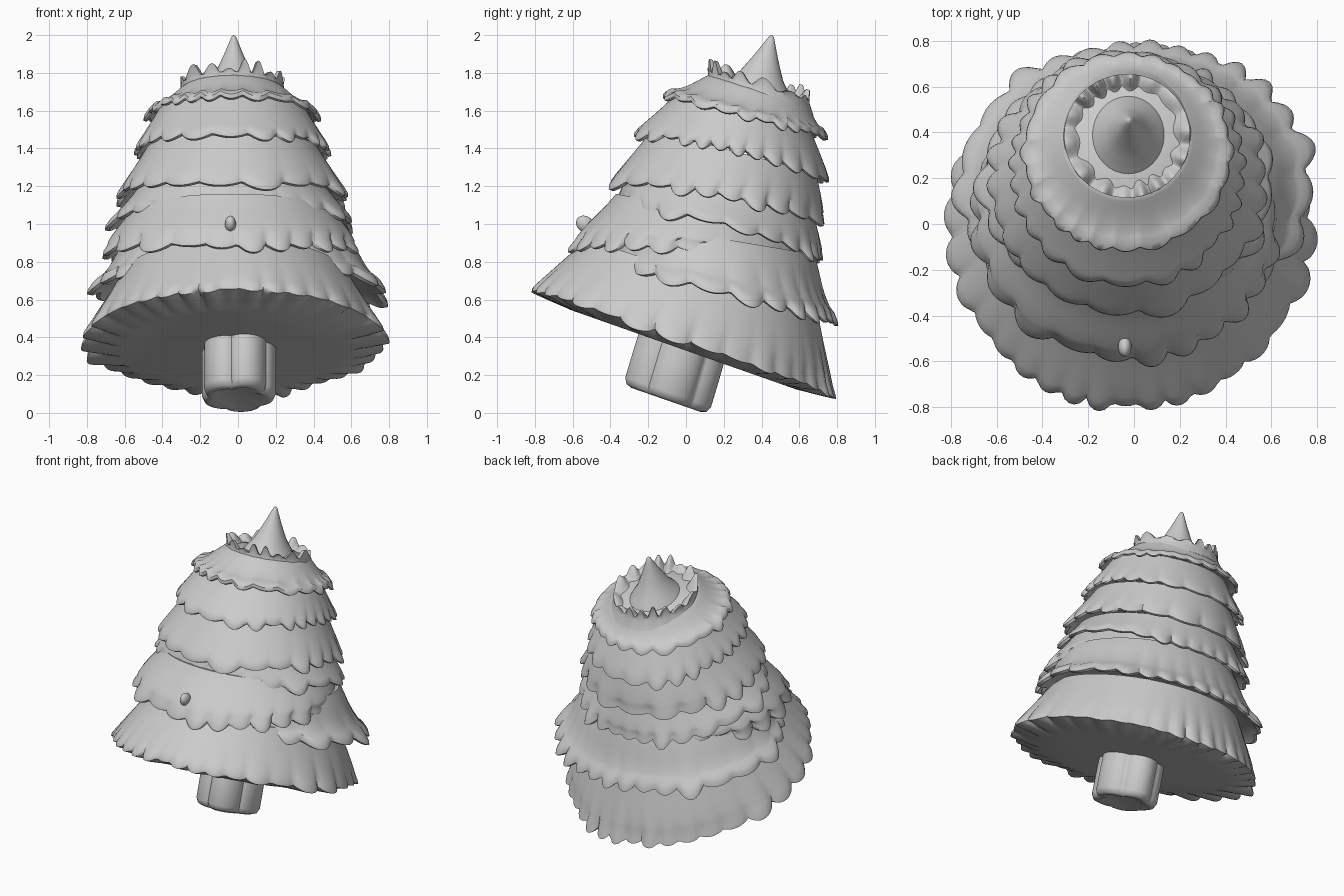
import bpy, math, random
from mathutils import Vector

random.seed(4)
if "Cube" in bpy.data.objects:
    bpy.data.objects.remove(bpy.data.objects["Cube"], do_unlink=True)

SEGMENTS = 224
TAU = 2 * math.pi

clay = bpy.data.materials.new("light_grey")
clay.use_nodes = True
grey = (0.6, 0.6, 0.6, 1)
clay.diffuse_color = grey
clay.node_tree.nodes["Principled BSDF"].inputs["Base Color"].default_value = grey


def loft(name, rings, angle=50):
    """Skin a stack of equal rings, capping both ends."""
    n = len(rings[0])
    verts = [p for r in rings for p in r]
    faces = [(k * n + i, k * n + (i + 1) % n, (k + 1) * n + (i + 1) % n, (k + 1) * n + i)
             for k in range(len(rings) - 1) for i in range(n)]
    faces.append(tuple(reversed(range(n))))
    faces.append(tuple(range(len(verts) - n, len(verts))))
    mesh = bpy.data.meshes.new(name)
    mesh.from_pydata(verts, [], faces)
    mesh.materials.append(clay)
    obj = bpy.data.objects.new(name, mesh)
    bpy.context.collection.objects.link(obj)
    bpy.ops.object.select_all(action="DESELECT")
    obj.select_set(True)
    bpy.context.view_layer.objects.active = obj
    bpy.ops.object.shade_smooth_by_angle(angle=math.radians(angle))


def tilted(spec, t, scale=1.0, lift=0.0):
    """Point on a leaning ellipse: front y, front z, back y, back z, half width."""
    yf, zf, yb, zb, w = spec
    s = scale * math.sin(t)
    return Vector((w * scale * math.cos(t), (yf + yb) / 2 + (yb - yf) / 2 * s,
                   (zf + zb) / 2 + (zb - zf) / 2 * s + lift))


def lobes(count, sharp):
    """Irregular scallops around the circle, from 0 in the notches to 1 at the tips."""
    heights = [random.uniform(0.25, 1) for _ in range(count)]
    shift, swing = random.uniform(0, TAU), random.uniform(0.1, 0.2)

    def wave(t):
        u = ((t + swing * math.sin(2 * t + shift)) / TAU * count) % count
        return heights[int(u) % count] * math.sin(math.pi * (u % 1)) ** sharp
    return wave


def tier(name, rim, top, count, sharp, depth, under=0.09, side=0.0, shift=-0.03, bulge=0.01):
    """Skirt of branches: scalloped rim, raised at the sides, rising to a narrower ring."""
    wave = lobes(count, sharp)
    angles = [TAU * i / SEGMENTS for i in range(SEGMENTS)]

    def ring(u, scale, lift, strength):
        pts = []
        for t in angles:
            f = (wave(t) - 0.55) * strength
            a = tilted(rim, t, scale + depth * f,
                       lift - 0.6 * depth * f + side * math.cos(t) ** 2)
            pts.append(a.lerp(tilted(top, t), u) + Vector((shift, 0, 0)))
        return pts

    rings = [ring(0, 0.75, under, 0), ring(0, 0.9, under * 0.5, 0.5),
             ring(0, 0.97, -0.005, 0.95), ring(0, 1.0, 0, 1), ring(0, 0.995, 0.022, 1),
             ring(0.1, 0.99, 0.03, 0.8)]
    for k in range(2, 11):
        u = k / 10
        rings.append(ring(u, 0.99 + bulge * math.sin(math.pi * u), 0.03 * (1 - u),
                          0.85 * (1 - u) ** 1.5))
    loft(name, rings)


# Skirts of branches, bottom to top
tier("bottom_branches", (-.81, .65, .78, .09, .80), (-.53, .92, .70, .52, .60), 34, 0.6, 0.07,
     under=-0.035, shift=-0.015)
tier("side_branches", (-.45, .78, .80, .47, .79), (-.40, 1.02, .68, .84, .59), 27, 0.9, 0.1,
     shift=0, bulge=-0.04)
tier("front_branches", (-.61, .87, .66, .72, .67), (-.37, 1.16, .62, .95, .55), 23, 0.8, 0.09,
     side=0.05, bulge=0.04)
tier("lower_middle_branches", (-.38, 1.08, .74, .79, .65), (-.31, 1.27, .68, 1.04, .52), 25, 1.0,
     0.09, side=0.05)
tier("middle_branches", (-.41, 1.20, .75, .98, .61), (-.18, 1.50, .69, 1.27, .46), 21, 0.8, 0.1,
     side=0.05)
tier("upper_middle_branches", (-.28, 1.46, .77, 1.21, .51), (-.04, 1.70, .66, 1.50, .39), 25, 1.0,
     0.08, side=0.05)
tier("upper_branches", (-.12, 1.67, .75, 1.45, .46), (.12, 1.79, .645, 1.63, .27), 24, 1.0, 0.06,
     under=0.06, bulge=-0.05)

# Jagged crown around a shallow pit
crown = (.12, 1.78, .65, 1.63, .27)
spikes = lobes(16, 1.6)
crown_rings = []
for scale, lift, peak in ((1.1, -0.05, 0), (1.02, 0, 0.1), (1.0, 0.025, 0.5), (1.02, 0.025, 1),
                          (0.95, 0.025, 1), (0.84, 0, 0.6), (0.7, -0.025, 0.2), (0.5, -0.035, 0)):
    crown_rings.append([tilted(crown, TAU * i / SEGMENTS, scale,
                               lift + 0.08 * peak * spikes(TAU * i / SEGMENTS))
                        + Vector((-.03, 0, 0)) for i in range(SEGMENTS)])
loft("crown", crown_rings, 60)

# Pointed tip, leaning back
base, apex = Vector((-.025, .375, 1.69)), Vector((-.022, .455, 2.0))
tip_rings = []
for u, r in ((0, .17), (.15, .14), (.3, .105), (.5, .075), (.7, .047), (.88, .024), (.97, .012), (1, .003)):
    c = base.lerp(apex, u)
    tip_rings.append([c + Vector((r * math.cos(TAU * i / 32), r * 1.1 * math.sin(TAU * i / 32),
                                  -0.25 * r * math.sin(TAU * i / 32))) for i in range(32)])
loft("tip", tip_rings)

# Trunk with rounded vertical lobes
foot = (-.34, .15, .12, -.01, .2)
trunk_rings = []
for h, scale in ((0.015, 0.6), (0, 0.8), (0.01, 0.93), (0.04, 1), (0.2, 1), (0.45, 0.98)):
    trunk_rings.append([tilted(foot, TAU * i / 96,
                               scale * (0.84 + 0.17 * abs(math.sin(2.5 * TAU * i / 96 + 1.3)) ** 0.7),
                               h) + Vector((0, 0.3 * h, 0)) for i in range(96)])
loft("trunk", trunk_rings)

# Small knob on the front
bpy.ops.mesh.primitive_uv_sphere_add(segments=12, ring_count=8, location=(-.04, -.535, 1.0))
knob = bpy.context.object
knob.name = "front_knob"
knob.scale = (.03, .05, .042)
knob.rotation_euler = (-0.6, 0, 0)
knob.data.materials.append(clay)
bpy.ops.object.shade_smooth_by_angle()
